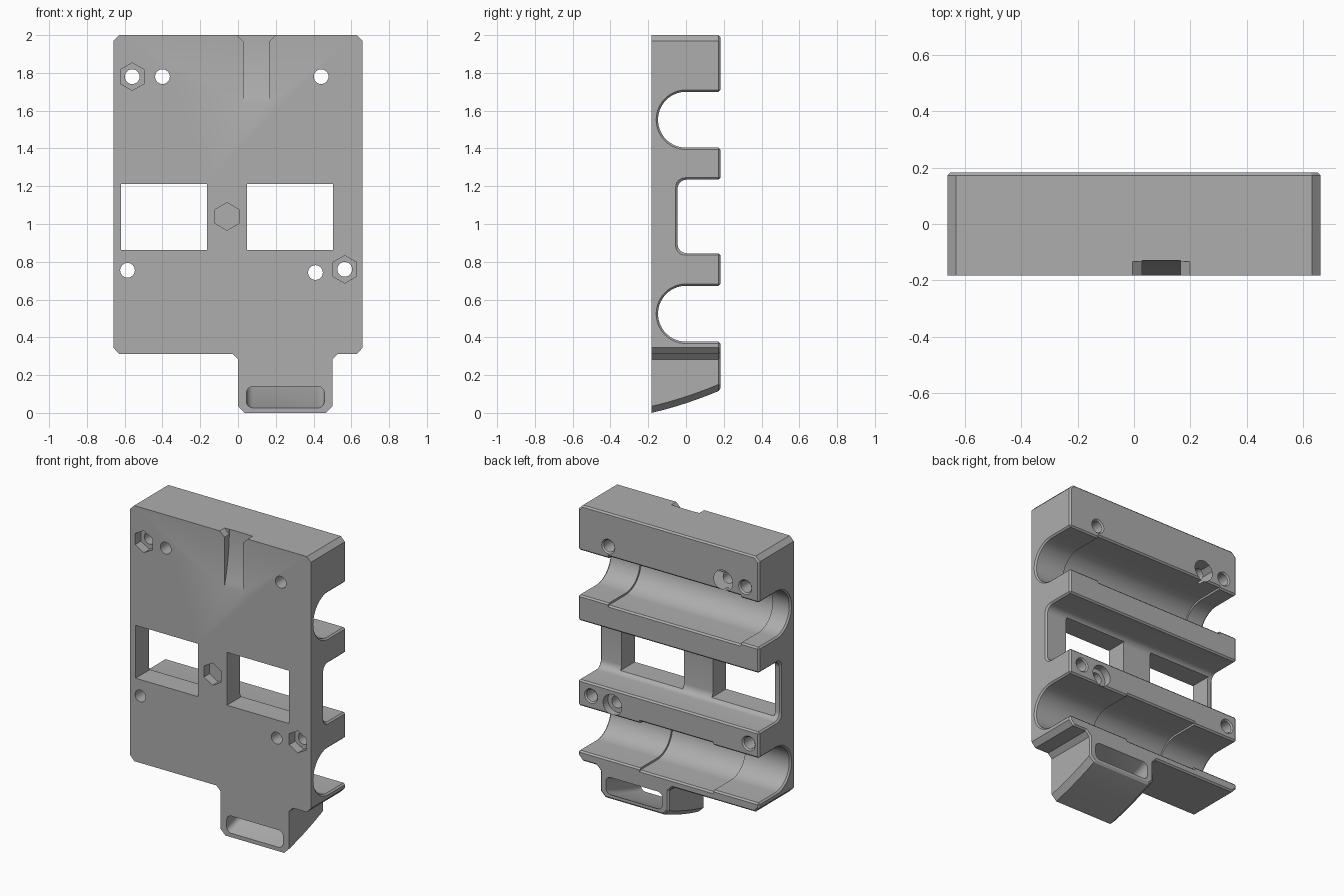
import bpy, bmesh, math

if "Cube" in bpy.data.objects:
    bpy.data.objects.remove(bpy.data.objects["Cube"])

F, B = -0.1825, 0.1825          # front and back planes

mat = bpy.data.materials.new("grey plastic")
mat.diffuse_color = (0.42, 0.42, 0.42, 1)
mat.use_nodes = True
mat.node_tree.nodes["Principled BSDF"].inputs["Base Color"].default_value = mat.diffuse_color


def loft(name, rings):
    """Closed solid through a list of equally sized point rings."""
    bm = bmesh.new()
    vs = [[bm.verts.new(p) for p in r] for r in rings]
    n = len(vs[0])
    for a, b in zip(vs, vs[1:]):
        for i in range(n):
            j = (i + 1) % n
            bm.faces.new((a[i], a[j], b[j], b[i]))
    bm.faces.new(vs[0][::-1])
    bm.faces.new(vs[-1])
    bmesh.ops.recalc_face_normals(bm, faces=bm.faces)
    me = bpy.data.meshes.new(name)
    bm.to_mesh(me)
    bm.free()
    ob = bpy.data.objects.new(name, me)
    bpy.context.collection.objects.link(ob)
    return ob


def along_y(name, pts, y0, y1):
    return loft(name, [[(x, y, z) for x, z in pts] for y in (y0, y1)])


def along_x(name, pts, x0, x1):
    return loft(name, [[(x, y, z) for y, z in pts] for x in (x0, x1)])


def ngon(cx, cz, r, n):
    return [(cx + r * math.sin(i * math.tau / n), cz + r * math.cos(i * math.tau / n)) for i in range(n)]


def rect(x0, x1, z0, z1):
    return [(x0, z0), (x1, z0), (x1, z1), (x0, z1)]


def rounded(x0, x1, z0, z1, r, n=6):
    pts = []
    for k, (cx, cz) in enumerate(rect(x0 + r, x1 - r, z0 + r, z1 - r)):
        for i in range(n + 1):
            a = math.pi + (k + i / n) * math.pi / 2
            pts.append((cx + r * math.cos(a), cz + r * math.sin(a)))
    return pts


def tab_bottom(y):
    t = (y - F) / (B - F)
    return 0.085 * t + 0.035 * t * t


# plate with chamfered outline and a bottom tab that sweeps up to the back
def outline(b):
    c = 0.035
    return [(-0.66, 0.345), (-0.63, 0.313), (-0.03, 0.313), (0, 0.283),
            (0, b + c), (c, b), (0.5 - c, b), (0.5, b + c), (0.5, 0.283), (0.53, 0.313),
            (0.63, 0.313), (0.66, 0.345), (0.66, 1.97), (0.63, 2), (-0.63, 2), (-0.66, 1.97)]


ys = [F + (B - F) * i / 8 for i in range(9)]
body = loft("holder_body", [[(x, y, z) for x, z in outline(tab_bottom(y))] for y in ys])
bm = bmesh.new()
bm.from_mesh(body.data)
rim = [e for e in bm.edges if all(v.co.y > B - 1e-4 for v in e.verts)]
bmesh.ops.bevel(bm, geom=rim, offset=0.01, segments=1, affect='EDGES')
bm.to_mesh(body.data)
bm.free()

cutters = []


# cross slots open to the back, with flared mouth and flared ends
def trough(zc, r):
    def profile(g):
        R = r + g
        arc = [(R * math.cos(a), zc + R * math.sin(a))
               for a in (math.pi / 2 + math.pi * i / 28 for i in range(29))]
        return [(B + 0.02, zc + R + 0.03), (B - 0.01, zc + R)] + arc + \
               [(B - 0.01, zc - R), (B + 0.02, zc - R - 0.03)]
    return profile


def middle(g):
    z0, z1, y0, r = 0.845 - g, 1.235 + g, -0.045 - g, 0.05
    low = [(y0 + r - r * math.sin(a), z0 + r - r * math.cos(a)) for a in (math.pi / 12 * i for i in range(7))]
    high = [(y, z0 + z1 - z) for y, z in low[::-1]]
    return [(B + 0.02, z0 - 0.03), (B - 0.01, z0)] + low + high + \
           [(B - 0.01, z1), (B + 0.02, z1 + 0.03)]


def cross_cut(name, profile, wide=None):
    st = [(-0.67, 0.02), (-0.65, 0)]
    if wide:
        st += [(wide[0], 0), (wide[0], 0.013), (wide[1], 0.013), (wide[1], 0)]
    st += [(0.65, 0), (0.67, 0.02)]
    cutters.append(loft(name, [[(x, y, z) for y, z in profile(g)] for x, g in st]))


cross_cut("upper_trough", trough(1.552, 0.148), (-0.53, 0.44))
cross_cut("lower_trough", trough(0.525, 0.148), (-0.33, 0.21))
cross_cut("middle_slot", middle)

# windows
for x0, x1 in ((-0.62, -0.165), (0.047, 0.502)):
    cutters.append(along_y("window", rect(x0, x1, 0.863, 1.212), F - 0.05, 0))

# screw holes, counterbores and hexagonal nut pockets
for x, z in ((-0.56, 1.78), (-0.40, 1.78), (0.44, 1.78), (-0.585, 0.755), (0.41, 0.743), (0.565, 0.76)):
    cutters.append(along_y("screw_hole", ngon(x, z, 0.039, 24), F - 0.05, B + 0.05))
    cutters.append(loft("countersink", [[(px, y, pz) for px, pz in ngon(x, z, r, 24)]
                                        for y, r in ((B - 0.012, 0.036), (B + 0.01, 0.058))]))
for x, z in ((-0.40, 1.78), (0.41, 0.743)):
    cutters.append(along_y("counterbore", ngon(x, z, 0.068, 28), B - 0.05, B + 0.05))
for x, z in ((-0.56, 1.78), (0.565, 0.76), (-0.058, 1.04)):
    cutters.append(along_y("nut_pocket", ngon(x, z, 0.073, 6), F - 0.05, F + 0.06))

# curved groove at the top of the front, with flared entry
ramp = [(-0.13 - 0.0525 * t * t, 2 - 0.365 * t) for t in (i / 10 for i in range(11))]
cutters.append(along_x("cable_groove", [(F - 0.05, 2.05), (-0.13, 2.05)] + ramp + [(F - 0.05, 1.635)], 0.028, 0.165))
cutters.append(along_y("groove_entry", [(-0.025, 2.02), (0.03, 1.965), (0.163, 1.965), (0.218, 2.02)], F - 0.05, -0.132))

# rounded strap passage through the tab
rings = []
for i in range(11):
    y = F - 0.02 + (B - F + 0.04) * i / 10
    b = tab_bottom(y)
    rings.append([(x, y, z) for x, z in rounded(0.045, 0.457, b + 0.026, b + 0.14, 0.035)])
cutters.append(loft("strap_passage", rings))

# carve the body
bpy.context.view_layer.objects.active = body
for c in cutters:
    c.hide_render = True
    m = body.modifiers.new(c.name, 'BOOLEAN')
    m.operation, m.object, m.solver = 'DIFFERENCE', c, 'EXACT'
    bpy.ops.object.modifier_apply(modifier=m.name)
    bpy.data.objects.remove(c, do_unlink=True)

body.data.materials.clear()
body.data.materials.append(mat)
body.select_set(True)
bpy.ops.object.shade_smooth_by_angle(angle=math.radians(25))
